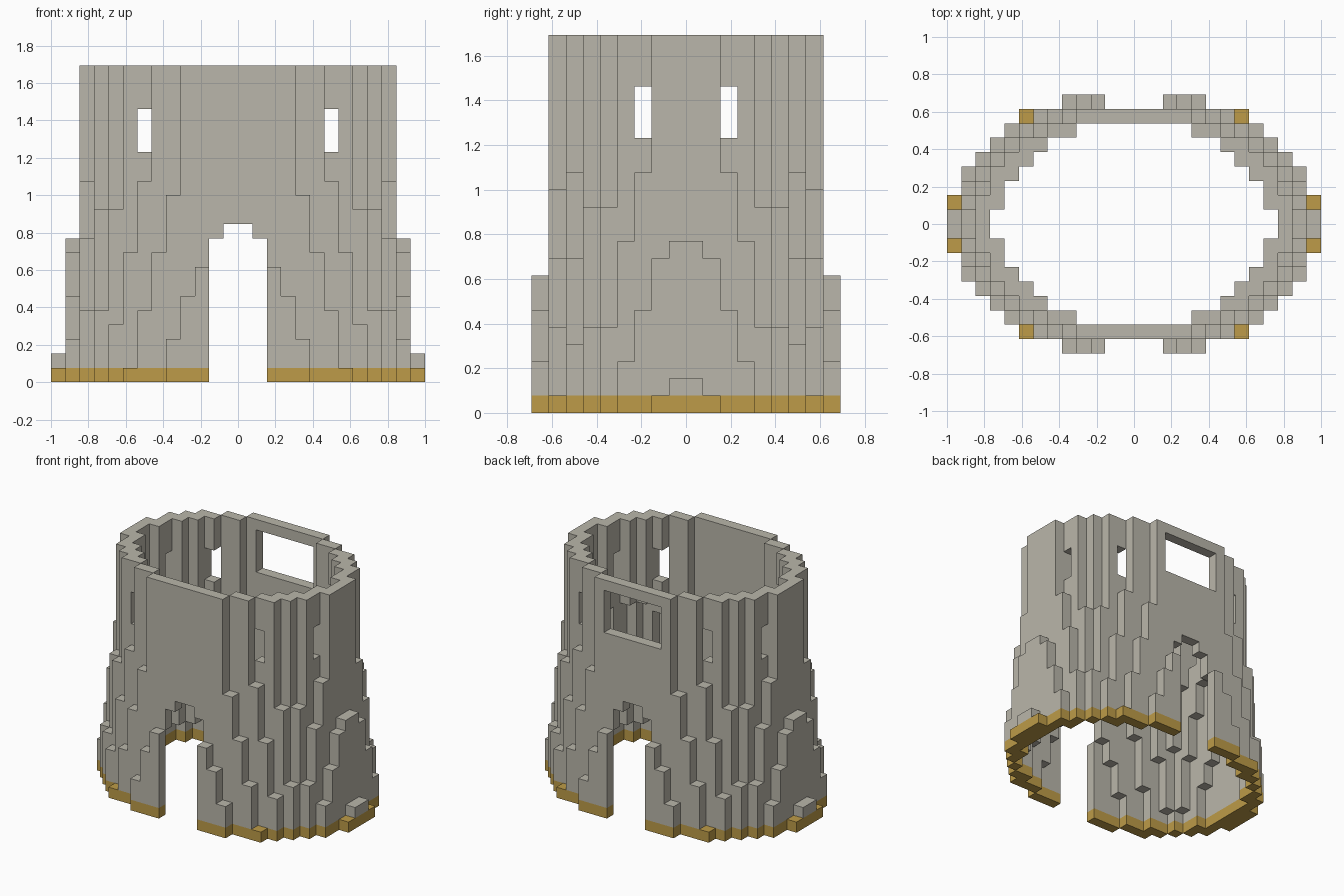
import bpy
import bmesh
from math import sqrt
from mathutils import Vector

if "Cube" in bpy.data.objects:
    bpy.data.objects.remove(bpy.data.objects["Cube"], do_unlink=True)

UNIT = 1 / 13          # edge of one block
LAYERS = 22
STRETCH = 1.835        # squared ratio of the oval's long to short axis
THICKNESS = 1.25
# Squared outer radius of each flared course; the courses above are straight
FLARE = [161, 158, 155, 151.5, 148.5, 145.4, 142.5,
         139.3, 136.6, 133.1, 130.5, 128, 125.5, 122.3]
STRAIGHT = 117.8


def material(name, color):
    mat = bpy.data.materials.new(name)
    mat.use_nodes = True
    mat.diffuse_color = (*color, 1)
    bsdf = mat.node_tree.nodes["Principled BSDF"]
    bsdf.inputs["Base Color"].default_value = (*color, 1)
    bsdf.inputs["Roughness"].default_value = 0.9
    return mat


def is_opening(x, y, k):
    """Doorways, slit windows and the wide back window."""
    ax, ay = abs(x), abs(y)
    door = ax < 2 and k < 10
    slit_row = 16 <= k < 19
    end_slit = slit_row and 6 < ax < 7 and ay > 3
    side_slit = slit_row and 2 < ay < 3 and ax > 8
    back_window = ax < 3 and y > 5 and 17 <= k < 21
    return door or end_slit or side_slit or back_window


def is_wall(x, y, k):
    """Hollow oval that flares out towards the ground."""
    outer = FLARE[k] if k < len(FLARE) else STRAIGHT
    inner = (sqrt(outer) - THICKNESS) ** 2
    return inner <= x * x + STRETCH * y * y <= outer


cells = {(i, j, k)
         for k in range(LAYERS) for i in range(-13, 13) for j in range(-9, 9)
         if is_wall(i + 0.5, j + 0.5, k) and not is_opening(i + 0.5, j + 0.5, k)}


def build_blocks(name, part, mat):
    """Make one mesh from the exposed block sides of a part."""
    bm = bmesh.new()
    verts = {}

    def vert(p):
        key = tuple(round(c) for c in p)
        if key not in verts:
            verts[key] = bm.verts.new(Vector(key) * UNIT)
        return verts[key]

    for cell in sorted(part):
        centre = Vector(cell) + Vector((0.5, 0.5, 0.5))
        for axis in range(3):
            for sign in (-1, 1):
                beside = list(cell)
                beside[axis] += sign
                if tuple(beside) in cells:
                    continue
                n, u, v = Vector(), Vector(), Vector()
                n[axis] = sign / 2
                u[(axis + 1) % 3] = sign / 2
                v[(axis + 2) % 3] = 0.5
                bm.faces.new([vert(centre + n + a * u + b * v)
                              for a, b in ((-1, -1), (1, -1), (1, 1), (-1, 1))])
    mesh = bpy.data.meshes.new(name)
    bm.to_mesh(mesh)
    bm.free()
    mesh.materials.append(mat)
    obj = bpy.data.objects.new(name, mesh)
    bpy.context.collection.objects.link(obj)
    return obj


# Ground course and stone wall
build_blocks("base_course", {c for c in cells if c[2] == 0},
             material("ochre", (0.51, 0.33, 0.065)))
build_blocks("tower_wall", {c for c in cells if c[2] > 0},
             material("pale_stone", (0.49, 0.47, 0.405)))
